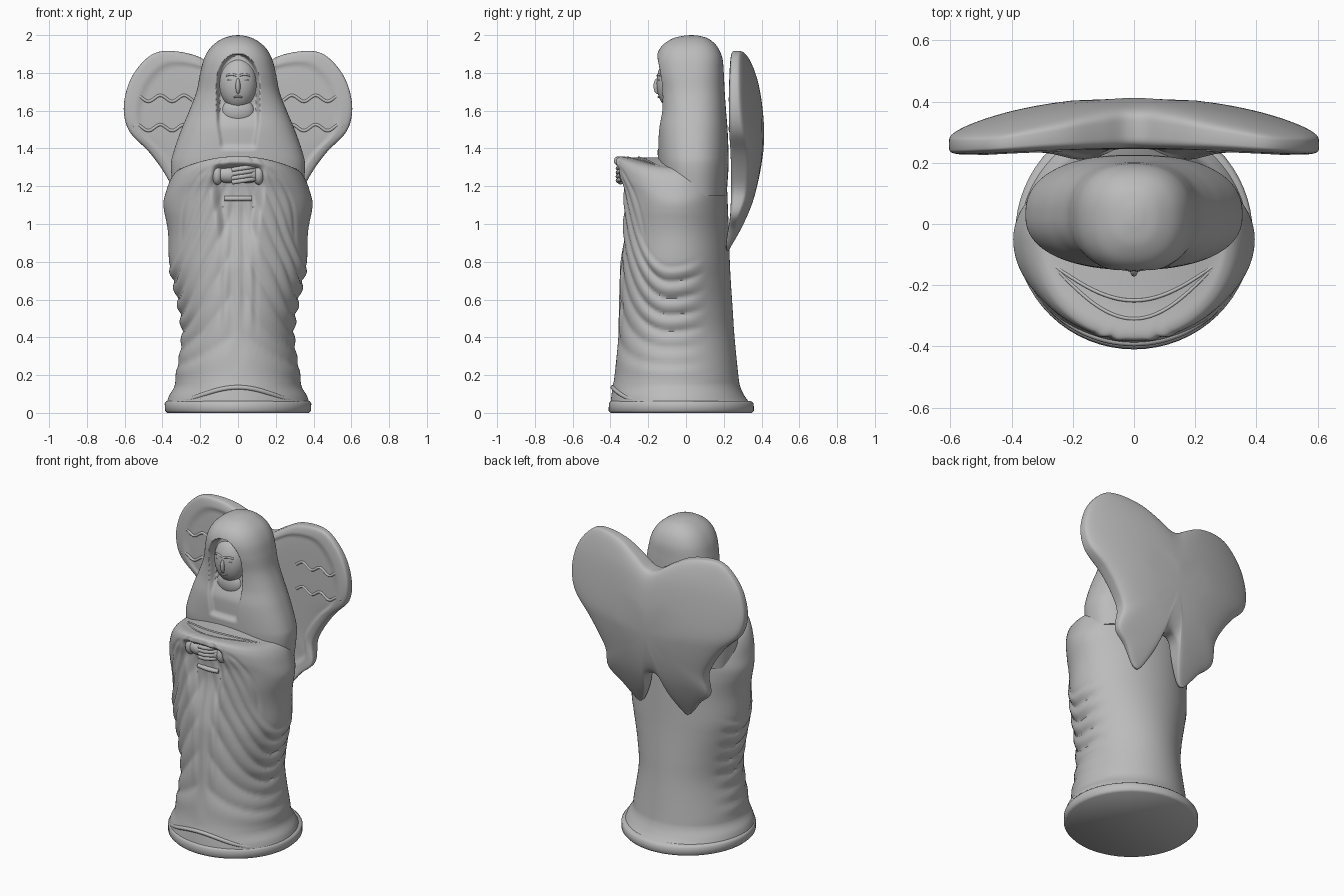
import bpy, bmesh
from math import sin, cos, pi, sqrt

if "Cube" in bpy.data.objects:
    bpy.data.objects.remove(bpy.data.objects["Cube"], do_unlink=True)

stone = bpy.data.materials.new("stone grey")
stone.use_nodes = True
stone.diffuse_color = (0.5, 0.5, 0.5, 1)
stone.node_tree.nodes["Principled BSDF"].inputs["Base Color"].default_value = (0.5, 0.5, 0.5, 1)
parts = []


def step(lo, hi, v):
    t = max(0, min(1, (v - lo) / (hi - lo)))
    return t * t * (3 - 2 * t)


def ridge(v):
    return abs(sin(pi * v))


def spline(rows, steps):
    """Smooth rows of numbers into a denser list."""
    out = []
    for i in range(len(rows) - 1):
        p0, p1, p2 = rows[max(i - 1, 0)], rows[i], rows[i + 1]
        p3 = rows[min(i + 2, len(rows) - 1)]
        for k in range(steps):
            t = k / steps
            out.append([b + t * (c - a) / 2 + t * t * (a - 2.5 * b + 2 * c - d / 2)
                        + t ** 3 * (1.5 * (b - c) + (d - a) / 2)
                        for a, b, c, d in zip(p0, p1, p2, p3)])
    return out + [list(rows[-1])]


def add(name, mesh):
    ob = bpy.data.objects.new(name, mesh)
    bpy.context.collection.objects.link(ob)
    mesh.materials.clear()
    mesh.materials.append(stone)
    parts.append(ob)


def skin(name, rings):
    """Bridge closed rings of points and cap both ends."""
    bm = bmesh.new()
    loops = [[bm.verts.new(p) for p in ring] for ring in rings]
    n = len(loops[0])
    for a, b in zip(loops, loops[1:]):
        for i in range(n):
            j = (i + 1) % n
            bm.faces.new((a[i], a[j], b[j], b[i]))
    bm.faces.new(loops[0][::-1])
    bm.faces.new(loops[-1])
    bmesh.ops.remove_doubles(bm, verts=bm.verts, dist=0.0002)
    bmesh.ops.recalc_face_normals(bm, faces=bm.faces)
    mesh = bpy.data.meshes.new(name)
    bm.to_mesh(mesh)
    bm.free()
    add(name, mesh)


def loft(name, rows, cy, n, shape=None, power=1.0):
    """Rows hold height, half width, front reach, back reach."""
    rings = []
    for z, w, front, back in rows:
        ring = []
        for i in range(n):
            a = 2 * pi * i / n
            a = a - 2 * pi if a > pi else a
            s, c = sin(a), cos(a)
            x = w * abs(s) ** power * (1 if s > 0 else -1)
            y = cy - abs(c) ** power * (front + cy) if c > 0 else cy + abs(c) ** power * (back - cy)
            ring.append(shape(x, y, z, a) if shape else (x, y, z))
        rings.append(ring)
    skin(name, rings)


def tube(name, points, radius):
    cu = bpy.data.curves.new(name, 'CURVE')
    cu.dimensions = '3D'
    cu.bevel_depth, cu.bevel_resolution, cu.use_fill_caps = radius, 3, True
    sp = cu.splines.new('POLY')
    sp.points.add(len(points) - 1)
    for p, co in zip(sp.points, points):
        p.co = (*co, 1)
    tmp = bpy.data.objects.new(name, cu)
    bpy.context.collection.objects.link(tmp)
    mesh = bpy.data.meshes.new_from_object(tmp)
    bpy.data.objects.remove(tmp, do_unlink=True)
    add(name, mesh)


def ball(name, loc, size):
    bpy.ops.mesh.primitive_uv_sphere_add(segments=32, ring_count=20, location=loc)
    ob = bpy.context.object
    ob.name, ob.scale = name, size
    ob.data.materials.append(stone)
    parts.append(ob)


# Base plinth
loft("base", [(0, .375, .4, .35), (.012, .387, .41, .36), (.05, .388, .408, .358),
              (.062, .38, .4, .345), (.066, .34, .36, .3)], -.03, 64)


# Robe with draped folds, sleeves and front opening
def robe_shape(x, y, z, a):
    b = abs(a)
    q = max(0, 1 - b / 1.45) ** 2 + .12 * max(0, b - 1.45) ** 2
    u = .15 + (z - .15) / (1 + 1.7 * q)
    drape = step(.15, .24, u) * (1 - step(.74, .8, u)) * (1 - step(1.6, 2.2, b)) * step(.02, .2, b)
    d = drape * (.009 + .009 * step(.3, .5, u) * step(.4, 1.3, b)) * (ridge(u / .088 + .1) - .5)
    # nested arch folds of the sleeves
    r = ((abs(x) / .3) ** 3 + (max(z - .9, 0) / .44) ** 3) ** (1 / 3)
    sleeve = step(.76, .84, u) * step(.42, .55, r) * (1 - step(.95, 1.1, r)) * (1 - step(1.1, 1.4, b))
    d += sleeve * (1 - step(1.29, 1.33, z)) * .011 * (ridge(r * 5) - .5)
    # recessed tunic between the sleeves
    if b < 1.2:
        half = .11 + .04 * step(.9, 1.25, z)
        d -= .05 * (1 - step(half - .045, half, abs(x))) * step(.75, 1.1, z) * (1 - step(1.28, 1.33, z))
        d += .004 * cos(x * 95) * (1 - step(.07, .13, abs(x))) * step(.35, .6, z) * (1 - step(1.05, 1.2, z))
    return x + d * sin(a), y - d * cos(a), z - .7 * x * x * step(1, 1.3, z)


robe = [(.05, .378, .4, .34), (.09, .365, .395, .31), (.14, .337, .388, .287), (.2, .328, .378, .277),
        (.4, .297, .358, .257), (.55, .312, .352, .247), (.7, .345, .347, .237), (.8, .365, .345, .232),
        (.95, .37, .345, .227), (1.08, .39, .345, .222), (1.2, .394, .352, .216), (1.28, .378, .374, .2),
        (1.335, .35, .381, .18), (1.358, .31, .36, .16), (1.352, .24, .26, .1), (1.355, 0, .05, -.05)]
loft("robe", spline(robe, 11), -.05, 240, robe_shape)

# Hem and shelf folds
arc = [i / 24 - 1 for i in range(49)]
tube("front_hem", [(.362 * sin(t), -.045 - .343 * cos(t), .065 + .07 * cos(t * pi / 2) ** 2) for t in arc], .012)
for i, reach in enumerate((.12, .18)):
    tube(f"shelf_fold_{i}", [(.27 * t, -.13 - reach * cos(t * pi / 2), 1.352 - .055 * t * t) for t in arc], .006)


# Veil and hood with face opening and neckline
def veil_shape(x, y, z, a):
    if abs(a) < 1.2 and 1.38 < z < 1.9:
        half = .118 * sqrt(max(0, 1 - (max(z - 1.75, 0) / .15) ** 2))
        half *= .85 + .15 * step(1.4, 1.55, z)
        depth = (.02 + .03 * step(1.5, 1.65, z)) * step(1.39, 1.42, z)
        y += depth * (1 - step(half - .025, half, abs(x)))
    return x, y, z


veil = [(1.15, .34, .13, .215), (1.3, .355, .145, .225), (1.38, .342, .15, .225), (1.5, .3, .15, .22),
        (1.6, .258, .138, .212), (1.7, .22, .142, .205), (1.8, .2, .158, .2), (1.88, .178, .157, .192),
        (1.94, .14, .13, .165), (1.98, .085, .075, .12), (1.996, .035, .015, .07), (2, 0, -.03, .03)]
loft("veil", spline(veil, 10), .03, 220, veil_shape, .85)

# Face and neck
ball("face", (0, -.072, 1.745), (.1, .084, .138))
ball("neck", (0, -.08, 1.6), (.085, .04, .07))
ball("nose", (0, -.15, 1.73), (.013, .022, .042))
ball("mouth", (0, -.14, 1.672), (.025, .01, .006))
for side, s in (("left", 1), ("right", -1)):
    tube(side + "_brow", [(s * x, -.15 + 4 * x * x, 1.782 + .01 * sin(x * 45))
                          for x in (.006, .02, .035, .05, .062)], .006)
    ball(side + "_eye", (s * .036, -.14, 1.762), (.02, .01, .005))

# Clasped hands, cuffs and belt
for side, s in (("left", 1), ("right", -1)):
    ball(side + "_hand", (s * .05, -.315, 1.262), (.07, .042, .045))
    ball(side + "_cuff", (s * .11, -.312, 1.262), (.03, .042, .055))
for i in range(4):
    z = 1.295 - .022 * i
    tube(f"finger_{i}", [(-.03, -.345, z - .008), (.02, -.36, z), (.06, -.352, z + .006), (.09, -.33, z + .01)], .0125)
tube("belt", [(x * .07, -.302 + .01 * x * x, 1.135) for x in arc[::4]], .014)

# Wing pair as one thick curved slab
half = spline([(0, 1.775), (.04, 1.785), (.11, 1.83), (.22, 1.89), (.34, 1.915), (.44, 1.905), (.52, 1.84),
               (.58, 1.74), (.605, 1.61), (.575, 1.49), (.47, 1.38), (.39, 1.27), (.345, 1.17), (.35, 1.05),
               (.27, .97), (.17, .86), (.1, .95), (.06, 1.07), (.03, 1.11), (0, 1.12)], 5)
outline = half + [(-x, z) for x, z in half[-2:0:-1]]
spine = spline([(.8, .215), (.86, .24), (1, .31), (1.15, .365), (1.35, .405), (1.5, .414), (1.75, .39), (1.95, .345)], 8)


def wing_front(x, z):
    return .235 - .06 * x * x - .03 * (1 - step(.85, 1.1, z))


def wing_back(x, z):
    for (z0, y0), (z1, y1) in zip(spine, spine[1:]):
        if z <= z1:
            break
    y = y0 + (y1 - y0) * (z - z0) / (z1 - z0)
    return max(y - .27 * x * x, wing_front(x, z) + .035)


rings = []
for k in range(49):
    t = pi * k / 48
    s, c = abs(sin(t)) ** .4, cos(t)
    ring = []
    for ox, oz in outline:
        x, z = ox * s, 1.4 + (oz - 1.4) * s
        f, b = wing_front(x, z), wing_back(x, z)
        y = (f + b) / 2 - (b - f) / 2 * abs(c) ** .4 * (1 if c > 0 else -1)
        if c > 0:
            y += .01 * (1 - step(.84, .9, s))
        ring.append((x, y, z))
    rings.append(ring)
skin("wings", rings)

# Wavy feather ridges on the wing fronts
for side, s in (("left", 1), ("right", -1)):
    for row, z in (("upper", 1.665), ("lower", 1.51)):
        pts = []
        for t in arc:
            x = .4 + .16 * t
            pts.append((s * x, wing_front(x, z) + .013 + .006 * step(.5, 1, t), z + .016 * sin(t * 8 + 1)))
        tube(f"{side}_{row}_feather_line", pts, .008)

# Smooth shading with sharp creases kept
bpy.ops.object.select_all(action='DESELECT')
for ob in parts:
    ob.select_set(True)
bpy.context.view_layer.objects.active = parts[0]
bpy.ops.object.shade_smooth_by_angle(angle=.9)
